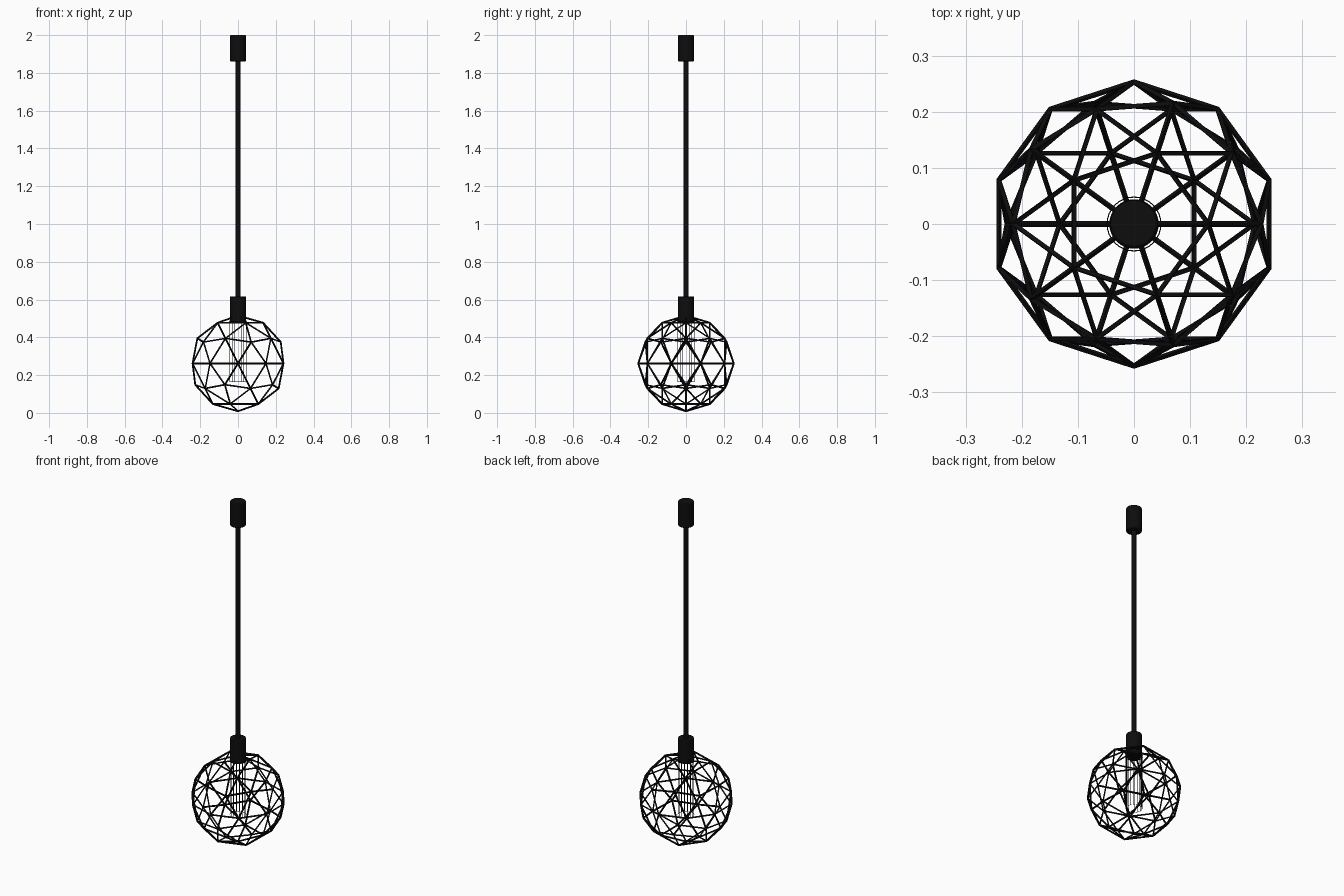
import bpy, math

if "Cube" in bpy.data.objects:
    bpy.data.objects.remove(bpy.data.objects["Cube"])

black = bpy.data.materials.new("matte_black")
black.diffuse_color = (0.004, 0.004, 0.004, 1)
black.use_nodes = True
black.node_tree.nodes["Principled BSDF"].inputs["Base Color"].default_value = black.diffuse_color


def finish(name, smooth=False):
    ob = bpy.context.object
    ob.name = name
    ob.data.materials.append(black)
    if smooth:
        bpy.ops.object.shade_smooth_by_angle(angle=math.radians(35))
    return ob


def tube(name, radius, z0, z1, bevel=0.0):
    bpy.ops.mesh.primitive_cylinder_add(vertices=32, radius=radius, depth=z1 - z0,
                                        location=(0, 0, (z0 + z1) / 2))
    ob = finish(name, True)
    if bevel:
        m = ob.modifiers.new("bevel", 'BEVEL')
        m.width = bevel
        m.segments = 2
        m.limit_method = 'ANGLE'
    return ob


# Ceiling mount, hanging rod and lamp socket
tube("ceiling_mount", 0.042, 1.86, 2.0, 0.004)
tube("hanging_rod", 0.013, 0.60, 1.87)
tube("lamp_socket", 0.042, 0.48, 0.617, 0.004)

# Geodesic cage of flat-faced struts
bpy.ops.mesh.primitive_ico_sphere_add(subdivisions=2, radius=0.256, location=(0, 0, 0.262))
cage = finish("geodesic_cage")
w = cage.modifiers.new("struts", 'WIREFRAME')
w.thickness = 0.010
w.offset = -0.6
w.use_even_offset = True

# Fine vertical wires of the inner tubular cage
N, R, LOW, HIGH = 16, 0.043, 0.165, 0.49
for i in range(N):
    a = 2 * math.pi * i / N
    bpy.ops.mesh.primitive_cylinder_add(
        vertices=6, radius=0.001, depth=HIGH - LOW,
        location=(R * math.cos(a), R * math.sin(a), (LOW + HIGH) / 2))
    finish("bulb_wire_%02d" % i)

# Thin hoops at both ends of the inner cage
for name, r, z in (("bulb_hoop_lower", R, LOW), ("bulb_hoop_upper", 0.048, 0.485)):
    bpy.ops.mesh.primitive_torus_add(major_radius=r, minor_radius=0.001, major_segments=32,
                                     minor_segments=6, location=(0, 0, z))
    finish(name)
